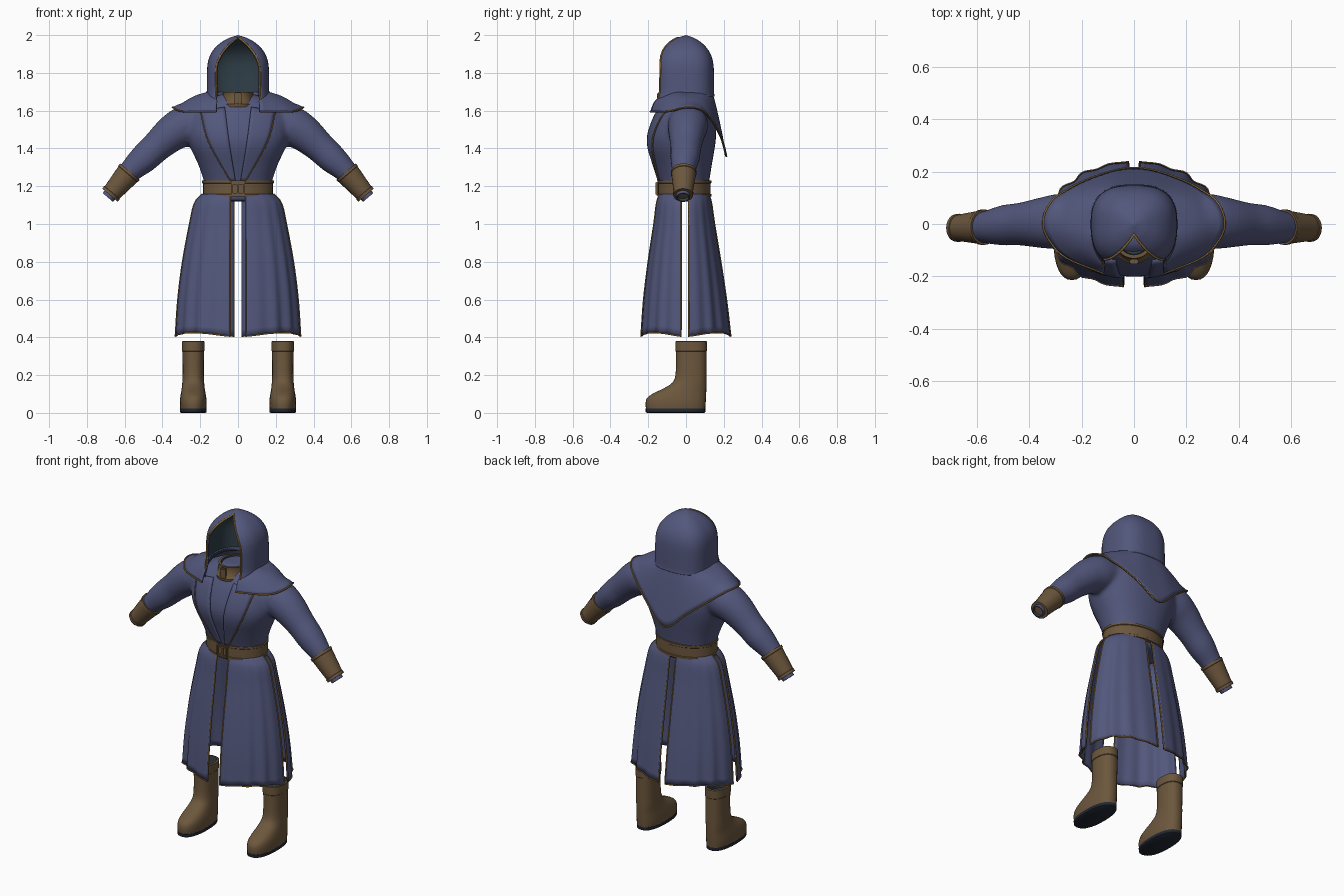
import bpy, bmesh
from math import sin, cos, pi, acos, asin, radians
from mathutils import Vector
from mathutils.bvhtree import BVHTree

if "Cube" in bpy.data.objects:
    bpy.data.objects.remove(bpy.data.objects["Cube"])


def material(name, rgb):
    m = bpy.data.materials.new(name)
    m.use_nodes = True
    m.diffuse_color = (*rgb, 1)
    node = m.node_tree.nodes["Principled BSDF"]
    node.inputs["Base Color"].default_value = (*rgb, 1)
    node.inputs["Roughness"].default_value = 0.8
    return m


BLUE = material("blue cloth", (0.085, 0.095, 0.2))
LEATHER = material("brown leather", (0.15, 0.095, 0.046))
GOLD = material("gold trim", (0.3, 0.17, 0.04))
LINING = material("dark lining", (0.03, 0.05, 0.065))
SOLE = material("dark sole", (0.015, 0.02, 0.033))


def smooth(keys, n=6):
    """Dense points on a smooth line through the keys."""
    k = [Vector(p) for p in keys]
    k = [2 * k[0] - k[1]] + k + [2 * k[-1] - k[-2]]
    out = []
    for a, b, c, d in zip(k, k[1:], k[2:], k[3:]):
        for i in range(n):
            t = i / n
            out.append(b + (c - a) * (t / 2) + (2 * a - 5 * b + 4 * c - d) * (t * t / 2)
                       + (3 * b - a - 3 * c + d) * (t ** 3 / 2))
    return out + [k[-2]]


def power(v, p):
    return (1 if v >= 0 else -1) * abs(v) ** p


def ring(z, rx, front, back, x=0, n=32, p=1.0):
    """Flat oval at height z, reaching from y = front to y = back."""
    c, r = (front + back) / 2, (back - front) / 2
    return [Vector((x + rx * power(cos(2 * pi * i / n), p),
                    c + r * power(sin(2 * pi * i / n), p), z)) for i in range(n)]


def tilted(c, d, r, n=24):
    """Round ring facing along d, an arm direction in the xz plane."""
    u = Vector((0, 1, 0))
    v = d.cross(u).normalized()
    return [c + u * r * cos(2 * pi * i / n) + v * r * sin(2 * pi * i / n) for i in range(n)]


def bridge(bm, rows, closed):
    vs = [[bm.verts.new(p) for p in row] for row in rows]
    n = len(rows[0])
    bands = []
    for a, b in zip(vs, vs[1:]):
        bands.append([bm.faces.new((a[i], a[(i + 1) % n], b[(i + 1) % n], b[i]))
                      for i in range(n if closed else n - 1)])
    if closed:
        bm.faces.new(vs[0][::-1])
        bands.append([bm.faces.new(vs[-1])])
    return bands


def finish(name, bm, mats, angle=40):
    me = bpy.data.meshes.new(name)
    bm.to_mesh(me)
    bm.free()
    ob = bpy.data.objects.new(name, me)
    bpy.context.collection.objects.link(ob)
    for m in mats:
        me.materials.append(m)
    bpy.ops.object.select_all(action='DESELECT')
    ob.select_set(True)
    bpy.context.view_layer.objects.active = ob
    bpy.ops.object.shade_smooth_by_angle(angle=radians(angle))
    return ob


def loft(name, rows, mats, second=()):
    """Closed solid through rings; bands listed in second use the second colour."""
    bm = bmesh.new()
    for i, band in enumerate(bridge(bm, rows, True)):
        for f in band:
            f.material_index = int(i in second)
    bmesh.ops.recalc_face_normals(bm, faces=bm.faces)
    return finish(name, bm, mats)


def sheet(name, rows, mats, thick=0.008):
    """Open cloth sheet with thickness on its inner side."""
    bm = bmesh.new()
    bridge(bm, rows, False)
    bmesh.ops.remove_doubles(bm, verts=bm.verts, dist=0.0005)
    bm.normal_update()
    ref = Vector((0, 0, 1.2))
    if sum(f.normal.dot(f.calc_center_median() - ref) * f.calc_area() for f in bm.faces) < 0:
        bmesh.ops.reverse_faces(bm, faces=bm.faces)
    ob = finish(name, bm, mats, 60)
    mod = ob.modifiers.new("thickness", 'SOLIDIFY')
    mod.thickness, mod.offset = thick, -1
    mod.material_offset = len(mats) - 1
    return ob


def trim(name, pts, r=0.004, mat=GOLD):
    cu = bpy.data.curves.new(name, 'CURVE')
    cu.dimensions, cu.bevel_depth, cu.bevel_resolution = '3D', r, 1
    sp = cu.splines.new('POLY')
    sp.points.add(len(pts) - 1)
    for q, p in zip(sp.points, pts):
        q.co = (*p, 1)
    cu.materials.append(mat)
    bpy.context.collection.objects.link(bpy.data.objects.new(name, cu))


# Coat body: torso and sleeves fused into one soft form
torso = [(1.12, .17, -.13, .115), (1.2, .175, -.135, .12), (1.3, .205, -.165, .135),
         (1.4, .25, -.197, .152), (1.47, .27, -.2, .16), (1.55, .27, -.175, .158),
         (1.61, .24, -.145, .145), (1.66, .16, -.11, .12), (1.69, .08, -.08, .08)]
arm = [(.2, .01, 1.545, .1), (.28, .01, 1.52, .107), (.35, .005, 1.48, .098),
       (.43, 0, 1.41, .083), (.5, -.005, 1.345, .078), (.57, -.012, 1.28, .062),
       (.66, -.015, 1.175, .043)]
bm = bmesh.new()
bridge(bm, [ring(*k, p=.9) for k in smooth(torso, 4)], True)
for s in (1, -1):
    path = smooth(arm, 4)
    rows = []
    for i, k in enumerate(path):
        d = path[min(i + 1, len(path) - 1)].xyz - path[max(i - 1, 0)].xyz
        rows.append(tilted(k.xyz, d, k[3]))
    bridge(bm, [[Vector((s * p.x, p.y, p.z)) for p in r] for r in rows], True)
bmesh.ops.recalc_face_normals(bm, faces=bm.faces)
body = finish("coat_body", bm, [BLUE])
mod = body.modifiers.new("fuse", 'REMESH')
mod.mode, mod.voxel_size, mod.use_smooth_shade = 'VOXEL', 0.012, True
mod = body.modifiers.new("soften", 'SMOOTH')
mod.factor, mod.iterations = 0.5, 10
skin = BVHTree.FromObject(body, bpy.context.evaluated_depsgraph_get())


def drape(p, gap):
    """Push a point out until it clears the coat body."""
    loc, nor, _, _ = skin.find_nearest(p)
    return loc + nor * gap if (p - loc).dot(nor) < gap else p


# Cuffs and hollow sleeve ends
a, b = Vector((.572, -.012, 1.277)), Vector((.678, -.015, 1.153))
d = (b - a).normalized()
for s, side in ((1, "left"), (-1, "right")):
    def tube(name, steps, mats, second):
        rows = [tilted(a + d * t, d, r) for t, r in steps]
        loft(name, [[Vector((s * p.x, p.y, p.z)) for p in r] for r in rows], mats, second)
    tube(side + "_cuff", [(0, .055), (0, .068), (.015, .068), (.017, .065), (.145, .051),
                          (.147, .054), (.163, .053), (.163, .043)], [LEATHER], ())
    tube(side + "_sleeve_end", [(.13, .04), (.18, .036), (.18, .03), (.15, .028)],
         [BLUE, LINING], (2, 3))

# Front lapels with a gold edge
for s, side in ((1, "left"), (-1, "right")):
    inner = smooth([(.07, 1.62), (.045, 1.42), (.012, 1.22)], 8)
    outer = smooth([(.2, 1.6), (.155, 1.43), (.035, 1.22)], 8)
    rows = []
    for p, q in zip(inner, outer):
        row = []
        for i in range(7):
            x, z = p.lerp(q, i / 6)
            hit = skin.ray_cast(Vector((s * x, -1, z)), Vector((0, 1, 0)))[0]
            row.append(hit - Vector((0, .009, 0)))
        rows.append(row)
    sheet(side + "_lapel", rows, [BLUE], .01)
    trim(side + "_lapel_trim", [r[-1] for r in rows], .003)

# Shoulder mantle: short wings in front, a pointed flap behind
top = [(.112, -.145, 1.665), (.145, -.06, 1.7), (.15, 0, 1.7), (.135, .08, 1.7),
       (.08, .13, 1.7), (0, .14, 1.7)]
hem = [(.115, -.19, 1.595), (.28, -.115, 1.595), (.34, .0, 1.605), (.275, .115, 1.57),
       (.14, .185, 1.465), (0, .215, 1.358)]
both = lambda k: k + [(-x, y, z) for x, y, z in reversed(k[:-1])]
cols = []
for p, q in zip(smooth(both(top)), smooth(both(hem))):
    cols.append([drape(p.lerp(q, i / 10) + Vector((0, 0, .018 * sin(pi * i / 10))), .014)
                 for i in range(11)])
sheet("shoulder_mantle", cols, [BLUE])
trim("mantle_trim", [c[-1] for c in cols])

# Hood with a pointed arch opening and dark lining
hood = [(1.6, .168, .122), (1.66, .166, .118), (1.75, .165, .116), (1.83, .163, .114),
        (1.88, .153, .098), (1.92, .132, .073), (1.955, .098, .042), (1.98, .058, .012),
        (1.99, .034, 0), (2.0, .0, 0)]
rows = []
for z, r, w in smooth(hood, 4):
    r = max(r, .0002)
    start = asin(min(1, (max(w, 0) / r) ** (1 / .75))) if w > 0 else 0
    row = []
    for i in range(49):
        t = start + (2 * pi - 2 * start) * i / 48
        f = max(0, cos(t))
        y = -power(cos(t), .75) * r * (1.0 if cos(t) > 0 else .9)
        low = max(0, 1.7 - z)
        row.append(Vector((r * power(sin(t), .75), y - low * .35 * f,
                           z + low * .75 * (1 - f))))
    rows.append(row)
sheet("hood", rows, [BLUE, LINING], .012)
arch = [r for r in rows if r[0].x > .006]
tip = Vector((0, arch[-1][0].y + .012, 1.986))
trim("hood_trim", [r[0] for r in arch] + [tip] + [r[-1] for r in reversed(arch)], .005)

# Neck collar with a front tab
loft("neck_collar", [ring(1.62, .088, -.15, .06), ring(1.635, .09, -.152, .06),
                     ring(1.64, .086, -.145, .06), ring(1.69, .08, -.13, .06),
                     ring(1.7, .084, -.132, .062), ring(1.7, .07, -.118, .05),
                     ring(1.665, .068, -.115, .05)], [LEATHER, LINING], (5, 6))


def block(name, size, at, mat, bevel=.004):
    bm = bmesh.new()
    bmesh.ops.create_cube(bm, size=1)
    for v in bm.verts:
        v.co = Vector(at) + Vector(c * k for c, k in zip(v.co, size))
    bmesh.ops.bevel(bm, geom=bm.edges[:], offset=bevel, segments=2, affect='EDGES')
    finish(name, bm, [mat])


block("collar_tab", (.035, .02, .06), (0, -.143, 1.665), LEATHER)

# Belt with raised rims and a square buckle
loft("belt", [ring(z, .18 + e, -.142 - e, .125 + e) for z, e in
              ((1.145, -.015), (1.145, .01), (1.157, .01), (1.16, .006), (1.215, .006),
               (1.218, .01), (1.23, .01), (1.23, -.015))], [LEATHER])
for z in (1.158, 1.216):
    block("buckle_bar", (.075, .014, .014), (0, -.154, z), LEATHER)
for x in (-.032, 0, .032):
    block("buckle_post", (.012, .014, .066), (x, -.154, 1.187), LEATHER)

# Skirt: four hanging panels, split at front, back and sides
skirt = [(1.16, .19, -.142, .122), (1.11, .232, -.158, .136), (1.0, .258, -.172, .152),
         (.8, .295, -.202, .185), (.6, .32, -.226, .215), (.405, .333, -.24, .238)]
for sx, sy, name in ((1, -1, "front_left"), (-1, -1, "front_right"),
                     (1, 1, "back_left"), (-1, 1, "back_right")):
    rows = []
    keys = smooth(skirt, 5)
    for j, (z, rx, front, back) in enumerate(keys):
        t = j / (len(keys) - 1)
        ry = -front if sy < 0 else back
        lo = asin(.016 / ry)
        hi = acos((.034 if sy < 0 else .017) / rx)
        row = []
        for i in range(29):
            u = i / 28
            ang = lo + (hi - lo) * u
            fold = 1 - .025 * t * sin(pi * u) * (1 + cos(u * 8 * pi))
            row.append(Vector((sx * rx * power(cos(ang), .92) * fold,
                               sy * ry * power(sin(ang), .92) * fold - .006 * (1 - u),
                               z + .02 * t ** 4 * sin(pi * u))))
        rows.append(row)
    sheet(name + "_skirt_panel", rows, [BLUE])
    trim(name + "_skirt_trim", [r[0] for r in rows] + rows[-1][1:-1]
         + [r[-1] for r in reversed(rows)], .0035)

# Boots with dark soles, a cuff band and open tops
foot = [(.022, .069, -.212, .102), (.05, .071, -.214, .104), (.08, .069, -.205, .106),
        (.105, .065, -.17, .107), (.13, .061, -.118, .108), (.16, .058, -.072, .108),
        (.2, .056, -.056, .108), (.27, .056, -.053, .108), (.325, .057, -.053, .108)]
sole = [(0, .064, -.206, .096), (.004, .07, -.213, .102), (.022, .07, -.214, .103)]
cuff = [(.328, .06, -.056, .111), (.378, .06, -.056, .111), (.38, .057, -.053, .108),
        (.38, .05, -.046, .1), (.33, .048, -.044, .098)]
for x, side in ((.237, "left"), (-.237, "right")):
    shape = smooth(foot, 3)
    rows = [ring(*k, x=x, p=.85) for k in shape + cuff]
    n = len(rows)
    loft(side + "_boot", rows, [LEATHER, LINING], (n - 2, n - 1))
    loft(side + "_sole", [ring(*k, x=x, p=.85) for k in sole], [SOLE])
